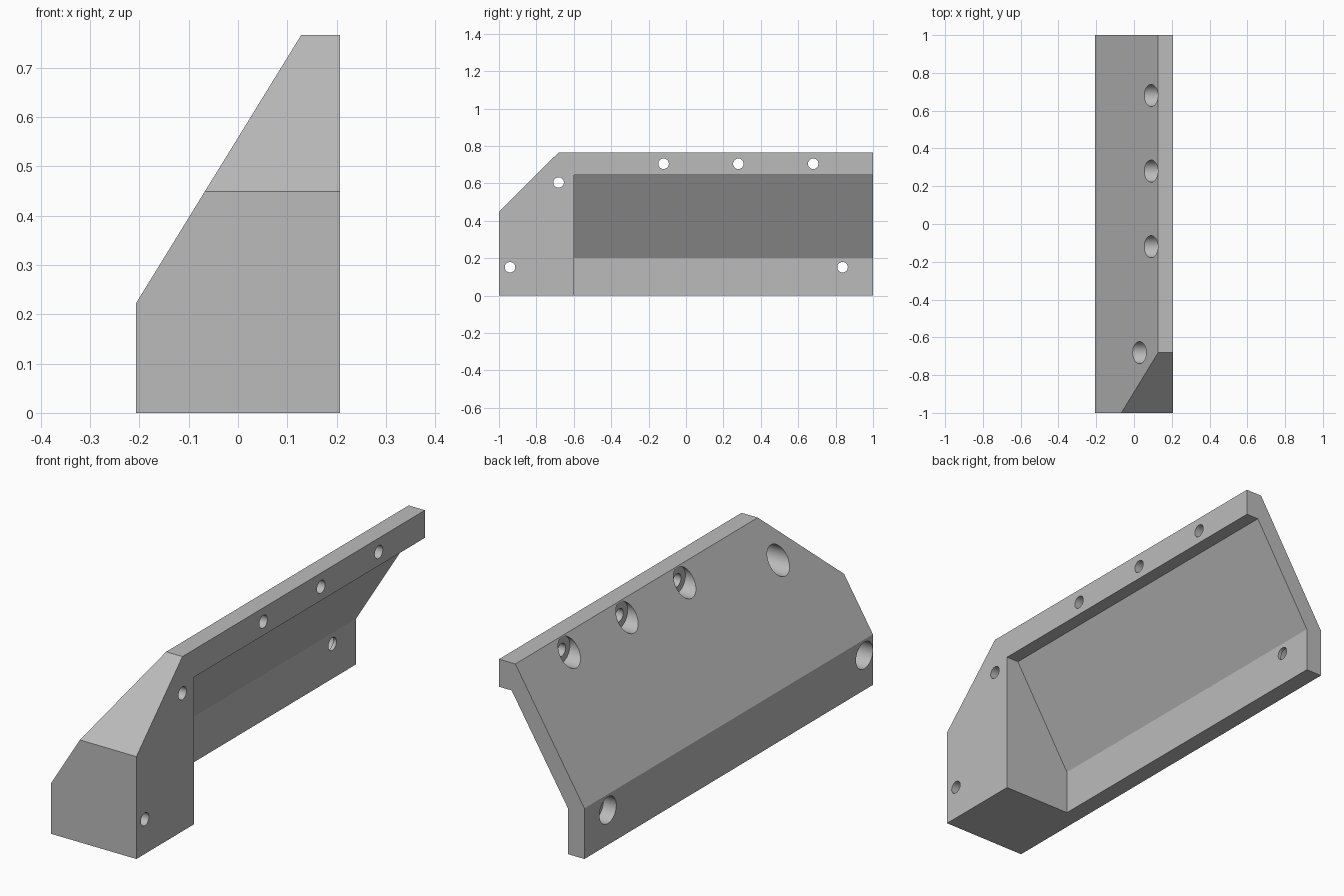
import bpy
import bmesh
import math
from mathutils import Vector

default = bpy.data.objects.get("Cube")
if default:
    bpy.data.objects.remove(default, do_unlink=True)

grey = bpy.data.materials.new("plain grey")
grey.use_nodes = True
grey.diffuse_color = (0.5, 0.5, 0.5, 1)
grey.node_tree.nodes["Principled BSDF"].inputs["Base Color"].default_value = (0.5, 0.5, 0.5, 1)

HALF, HEIGHT = 0.207, 0.766
WALL = 0.079
SEAT = HALF - WALL


def extrude(name, points, offset):
    """Closed prism from a planar outline swept along an offset."""
    bm = bmesh.new()
    face = bm.faces.new([bm.verts.new(p) for p in points])
    swept = bmesh.ops.extrude_face_region(bm, geom=[face])["geom"]
    verts = [v for v in swept if isinstance(v, bmesh.types.BMVert)]
    bmesh.ops.translate(bm, verts=verts, vec=Vector(offset))
    bmesh.ops.recalc_face_normals(bm, faces=bm.faces)
    mesh = bpy.data.meshes.new(name)
    bm.to_mesh(mesh)
    bm.free()
    obj = bpy.data.objects.new(name, mesh)
    bpy.context.collection.objects.link(obj)
    mesh.materials.append(grey)
    return obj


def bore(name, y, z, radius, x0, x1):
    """Cylinder along x."""
    sides = 40
    ring = [(x0, y + radius * math.cos(math.tau * i / sides),
             z + radius * math.sin(math.tau * i / sides)) for i in range(sides)]
    return extrude(name, ring, (x1 - x0, 0, 0))


def cut(target, cutter):
    cutter.hide_render = True
    mod = target.modifiers.new("cut", "BOOLEAN")
    mod.operation = "DIFFERENCE"
    mod.solver = "EXACT"
    mod.object = cutter
    bpy.context.view_layer.objects.active = target
    bpy.ops.object.modifier_apply(modifier=mod.name)
    bpy.data.objects.remove(cutter, do_unlink=True)


# Sloped body
outline = [(-HALF, 0), (HALF, 0), (HALF, HEIGHT), (SEAT, HEIGHT), (-HALF, 0.222)]
bracket = extrude("sloped_bracket", [(x, -1, z) for x, z in outline], (0, 2, 0))

# Bevelled front top corner
corner = [(-1.1, 0.35), (-0.58, 0.866), (-1.1, 0.866)]
cut(bracket, extrude("corner_cutter", [(-0.5, y, z) for y, z in corner], (1, 0, 0)))

# Recess, open at the side, bottom and back
recess = [(-SEAT, -0.1), (0.5, -0.1), (0.5, 0.645), (0.146, 0.645), (-SEAT, 0.2)]
cut(bracket, extrude("recess_cutter", [(x, -0.6, z) for x, z in recess], (0, 1.8, 0)))

# Screw holes with wide sockets: y, z, socket floor x
holes = [(y, 0.705, SEAT) for y in (0.68, 0.28, -0.12)]
holes += [(-0.681, 0.605, SEAT), (-0.941, 0.152, SEAT), (0.837, 0.152, -0.144)]
for y, z, floor in holes:
    cut(bracket, bore("socket_cutter", y, z, 0.0585, -0.4, floor))
    cut(bracket, bore("screw_cutter", y, z, 0.028, -0.5, 0.5))

# Smooth bores, crisp edges
bpy.ops.object.select_all(action="DESELECT")
bracket.select_set(True)
bpy.context.view_layer.objects.active = bracket
bpy.ops.object.shade_smooth_by_angle(angle=math.radians(25))
